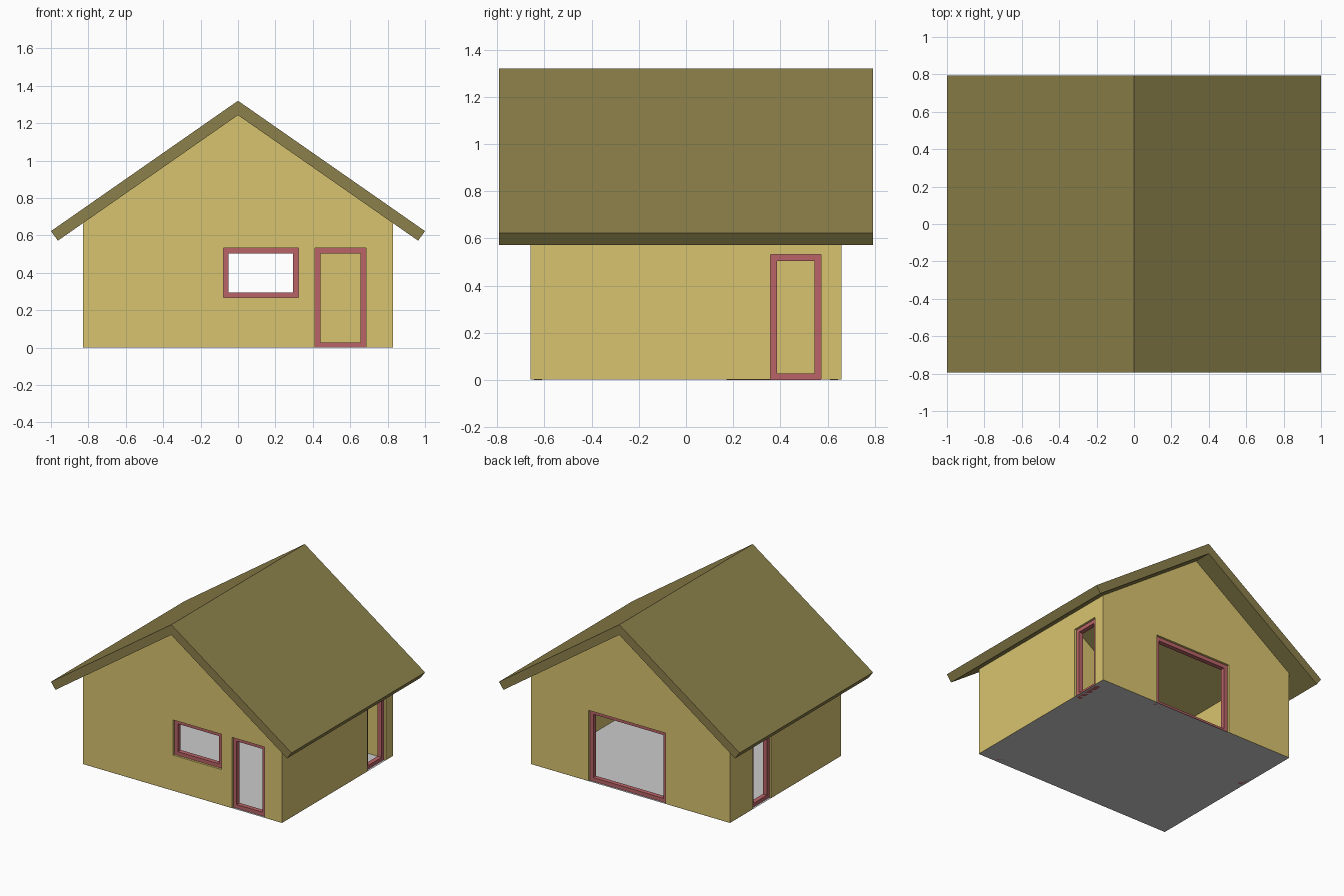
import bpy, bmesh
from mathutils import Matrix, Vector

if "Cube" in bpy.data.objects:
    bpy.data.objects.remove(bpy.data.objects["Cube"])

HX, HY, T = 0.828, 0.66, 0.066      # wall half sizes and wall thickness
SLOPE, RIDGE = 0.697, 1.32          # roof pitch and ridge height
UNDER = 1.243                       # underside of the ridge
BAR, DEPTH = 0.028, 0.034           # frame bar width and depth


def material(name, rgb):
    m = bpy.data.materials.new(name)
    m.diffuse_color = (*rgb, 1)
    m.use_nodes = True
    m.node_tree.nodes["Principled BSDF"].inputs["Base Color"].default_value = m.diffuse_color
    return m


wall_mat = material("yellow_plaster", (0.69, 0.55, 0.16))
roof_mat = material("olive_roof", (0.26, 0.216, 0.069))
frame_mat = material("red_frame", (0.49, 0.127, 0.138))


def make(name, bm, mat=None):
    bmesh.ops.recalc_face_normals(bm, faces=bm.faces)
    me = bpy.data.meshes.new(name)
    bm.to_mesh(me)
    bm.free()
    ob = bpy.data.objects.new(name, me)
    bpy.context.collection.objects.link(ob)
    if mat:
        me.materials.append(mat)
    return ob


def prism(name, profile, half_depth, mat):
    # extrude an x-z profile along y
    bm = bmesh.new()
    f = bm.faces.new([bm.verts.new((x, -half_depth, z)) for x, z in profile])
    new = bmesh.ops.extrude_face_region(bm, geom=[f])["geom"]
    bmesh.ops.translate(bm, vec=(0, 2 * half_depth, 0),
                        verts=[v for v in new if isinstance(v, bmesh.types.BMVert)])
    return make(name, bm, mat)


def add_box(bm, lo, hi):
    lo, hi = Vector(lo), Vector(hi)
    bmesh.ops.create_cube(bm, size=1, matrix=Matrix.Translation((lo + hi) / 2)
                          @ Matrix.Diagonal((*(hi - lo), 1)))


def wall_box(bm, side, a, b, z0, z1, half):
    # box centred in the thickness of the named wall, spanning a..b along it
    axis, sign = side
    c = sign * ((HX if axis == "x" else HY) - T / 2)
    if axis == "x":
        add_box(bm, (c - half, a, z0), (c + half, b, z1))
    else:
        add_box(bm, (a, c - half, z0), (b, c + half, z1))


def cut(ob, cutter):
    mod = ob.modifiers.new("cut", "BOOLEAN")
    mod.object, mod.operation, mod.solver = cutter, "DIFFERENCE", "EXACT"
    bpy.context.view_layer.objects.active = ob
    bpy.ops.object.modifier_apply(modifier=mod.name)
    bpy.data.objects.remove(cutter)


# openings: wall, start, end, bottom, top
openings = {
    "front_window_frame": (("y", -1), -0.078, 0.323, 0.267, 0.532),
    "front_door_frame": (("y", -1), 0.412, 0.684, 0, 0.532),
    "back_opening_frame": (("y", 1), -0.29, 0.348, 0, 0.532),
    "right_door_frame": (("x", 1), 0.358, 0.573, 0, 0.532),
    "left_door_frame": (("x", -1), 0.171, 0.386, 0, 0.532),
}

# gabled walls, hollowed and pierced
eave = UNDER - SLOPE * HX
walls = prism("walls", [(-HX, 0.001), (HX, 0.001), (HX, eave), (0, UNDER), (-HX, eave)],
              HY, wall_mat)
bm = bmesh.new()
add_box(bm, (T - HX, T - HY, -1), (HX - T, HY - T, 2))
cut(walls, make("room_cutter", bm))
bm = bmesh.new()
for side, a, b, z0, z1 in openings.values():
    wall_box(bm, side, a, b, z0 if z0 else -0.1, z1, 0.06)
cut(walls, make("opening_cutter", bm))

# frames set halfway into the openings
for name, (side, a, b, z0, z1) in openings.items():
    bm = bmesh.new()
    h = DEPTH / 2
    for p, q in ((a, a + BAR), (b - BAR, b)):
        wall_box(bm, side, p, q, z0, z1, h)
    for p, q in ((z0, z0 + BAR), (z1 - BAR, z1)):
        wall_box(bm, side, a + BAR, b - BAR, p, q, h)
    make(name, bm, frame_mat)

# chevron roof with square-cut eaves
tip = RIDGE - SLOPE
low = 0.963
prism("roof", [(-1, tip), (0, RIDGE), (1, tip), (low, UNDER - SLOPE * low),
               (0, UNDER), (-low, UNDER - SLOPE * low)], 0.793, roof_mat)

# floor sheet
bm = bmesh.new()
bmesh.ops.create_grid(bm, x_segments=1, y_segments=1, size=1,
                      matrix=Matrix.Diagonal((HX, HY, 1, 1)))
make("floor", bm)
